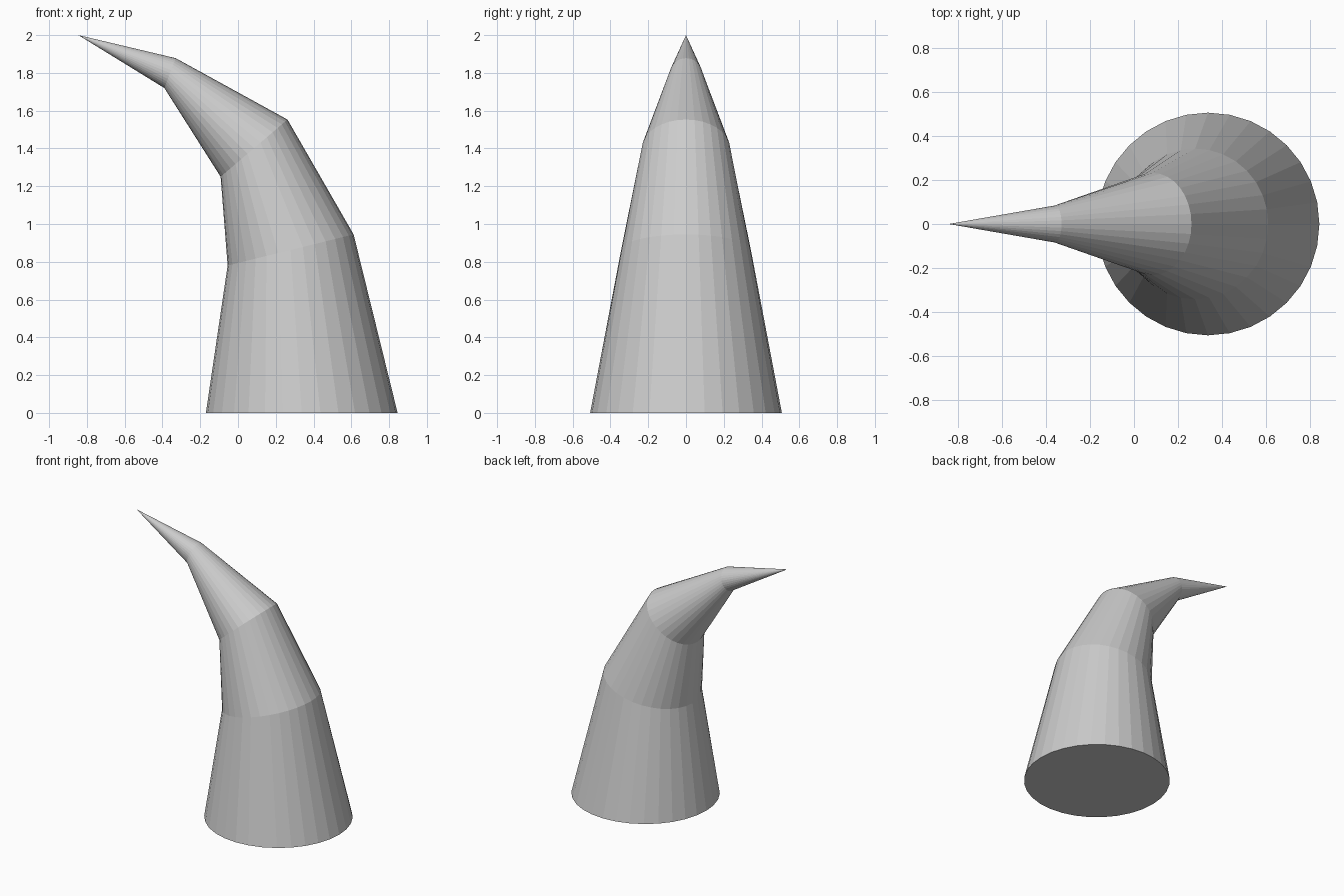
import bpy, bmesh, math

if "Cube" in bpy.data.objects:
    bpy.data.objects.remove(bpy.data.objects["Cube"])

SIDES = 32
# Each ring: left and right edge (x, z) in the side profile
RINGS = [((-0.17, 0.0), (0.845, 0.0)),
         ((-0.055, 0.78), (0.612, 0.945)),
         ((-0.092, 1.25), (0.262, 1.553)),
         ((-0.39, 1.72), (-0.33, 1.878))]
TIP = (-0.845, 0.0, 2.0)

bm = bmesh.new()


def add_ring(left, right):
    """Tilted circle whose diameter runs from left to right."""
    cx, cz = (left[0] + right[0]) / 2, (left[1] + right[1]) / 2
    dx, dz = (right[0] - left[0]) / 2, (right[1] - left[1]) / 2
    r = math.hypot(dx, dz)
    ring = []
    for i in range(SIDES):
        a = 2 * math.pi * i / SIDES
        c, s = math.cos(a), math.sin(a)
        ring.append(bm.verts.new((cx + dx * c, r * s, cz + dz * c)))
    return ring


# Bent tapering body
loops = [add_ring(l, r) for l, r in RINGS]
for low, high in zip(loops, loops[1:]):
    for i in range(SIDES):
        j = (i + 1) % SIDES
        bm.faces.new((low[i], low[j], high[j], high[i]))

# Pointed tip and closed base
tip = bm.verts.new(TIP)
for i in range(SIDES):
    bm.faces.new((loops[-1][i], loops[-1][(i + 1) % SIDES], tip))
bm.faces.new(loops[0][::-1])
bmesh.ops.recalc_face_normals(bm, faces=bm.faces[:])

mesh = bpy.data.meshes.new("curved_horn")
bm.to_mesh(mesh)
bm.free()
horn = bpy.data.objects.new("curved_horn", mesh)
bpy.context.collection.objects.link(horn)
